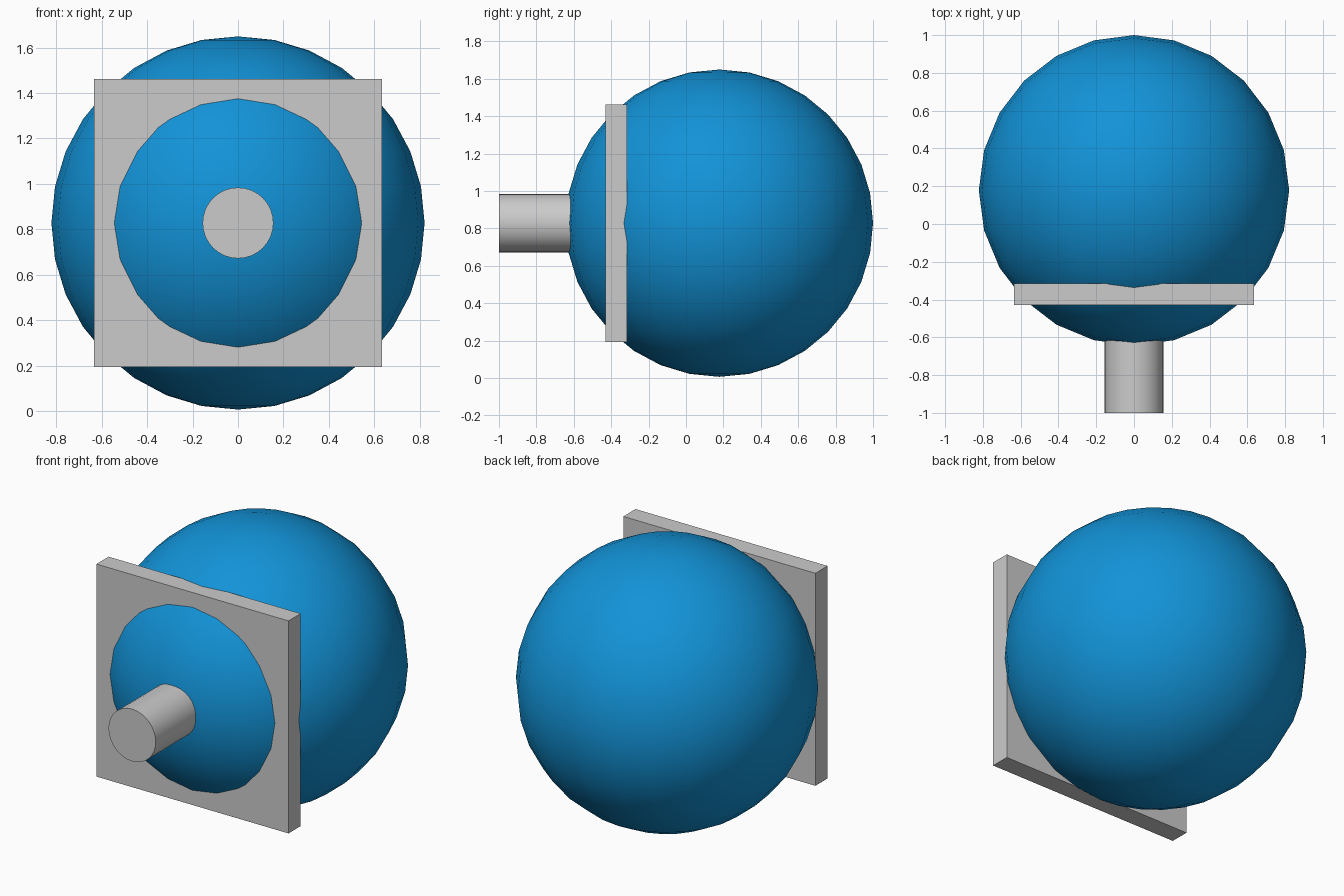
import bpy
import math

if "Cube" in bpy.data.objects:
    bpy.data.objects.remove(bpy.data.objects["Cube"])

CZ = 0.828  # common axis height


def smooth(obj, degrees=30):
    bpy.ops.object.select_all(action='DESELECT')
    obj.select_set(True)
    bpy.context.view_layer.objects.active = obj
    bpy.ops.object.shade_smooth_by_angle(angle=math.radians(degrees))


# Large blue ball, poles up and down
bpy.ops.mesh.primitive_uv_sphere_add(segments=24, ring_count=16, radius=0.8215,
                                     location=(0, 0.1785, CZ))
ball = bpy.context.object
ball.name = "ball"
blue = bpy.data.materials.new("blue")
blue.diffuse_color = (0.006, 0.29, 0.68, 1)
blue.use_nodes = True
blue.node_tree.nodes["Principled BSDF"].inputs["Base Color"].default_value = blue.diffuse_color
ball.data.materials.append(blue)
smooth(ball)

# Square plate the ball pokes through
y0, y1 = -0.43, -0.315
bpy.ops.mesh.primitive_cube_add(size=1, location=(0, (y0 + y1) / 2, CZ))
plate = bpy.context.object
plate.name = "square_plate"
plate.scale = (1.27, y1 - y0, 1.27)
bpy.ops.object.transform_apply(location=False, rotation=False, scale=True)

# Round stem on the front, ending inside the ball
y0, y1 = -1.0, -0.5
bpy.ops.mesh.primitive_cylinder_add(vertices=32, radius=0.156, depth=y1 - y0,
                                    location=(0, (y0 + y1) / 2, CZ),
                                    rotation=(math.pi / 2, 0, 0))
stem = bpy.context.object
stem.name = "stem"
smooth(stem)
